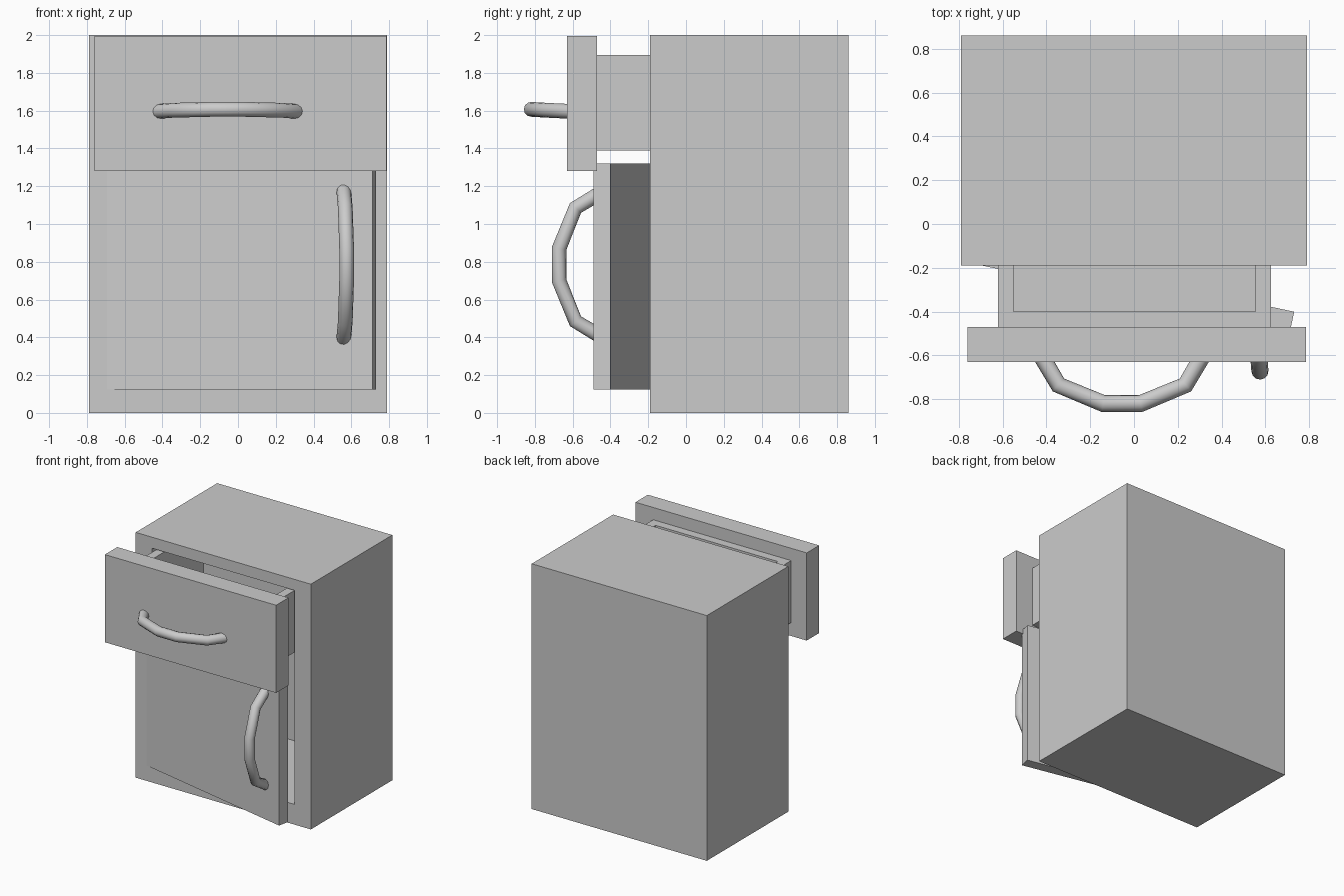
import bpy
import math
from mathutils import Matrix, Vector

if "Cube" in bpy.data.objects:
    bpy.data.objects.remove(bpy.data.objects["Cube"])

# Corner order: bottom loop then top loop
QUADS = {"bottom": (0, 3, 2, 1), "top": (4, 5, 6, 7), "front": (0, 1, 5, 4),
         "right": (1, 2, 6, 5), "back": (2, 3, 7, 6), "left": (3, 0, 4, 7)}


def corners(lo, hi):
    (a, b, c), (d, e, f) = lo, hi
    return [(x, y, z) for z in (c, f) for x, y in ((a, b), (d, b), (d, e), (a, e))]


def make(name, verts, faces):
    mesh = bpy.data.meshes.new(name)
    mesh.from_pydata(verts, [], faces)
    mesh.update()
    obj = bpy.data.objects.new(name, mesh)
    bpy.context.collection.objects.link(obj)
    return obj


def box(name, lo, hi):
    return make(name, corners(lo, hi), list(QUADS.values()))


def open_box(name, lo, hi, inner_lo, inner_hi, side):
    """Hollow box with one open side; the inner box touches that side."""
    verts = corners(lo, hi) + corners(inner_lo, inner_hi)
    faces = []
    for key, q in QUADS.items():
        if key == side:
            for i in range(4):
                a, b = q[i], q[(i + 1) % 4]
                faces.append((a, b, b + 8, a + 8))
        else:
            faces.append(q)
            faces.append(tuple(i + 8 for i in reversed(q)))
    return make(name, verts, faces)


def handle(name, centre, along, stations):
    """Bowed tube mirrored about its centre; stations are (half length, offset)."""
    centre, along = Vector(centre), Vector(along)
    pts = [centre - along * s + Vector(o) for s, o in stations]
    pts += [centre + along * s + Vector(o) for s, o in reversed(stations)]
    curve = bpy.data.curves.new(name, "CURVE")
    curve.dimensions = "3D"
    curve.bevel_depth = 0.039
    curve.bevel_resolution = 4
    curve.use_fill_caps = True
    spline = curve.splines.new("POLY")
    spline.points.add(len(pts) - 1)
    for p, co in zip(spline.points, pts):
        p.co = (*co, 1)
    obj = bpy.data.objects.new(name, curve)
    bpy.context.collection.objects.link(obj)
    bpy.ops.object.select_all(action="DESELECT")
    obj.select_set(True)
    bpy.context.view_layer.objects.active = obj
    bpy.ops.object.convert(target="MESH")
    bpy.ops.object.shade_smooth_by_angle(angle=math.radians(35))


# Cabinet shell, open at the front
open_box("cabinet_body", (-0.79, -0.19, 0), (0.79, 0.86, 2),
         (-0.645, -0.19, 0.165), (0.645, 0.72, 1.91), "front")

# Drawer pulled part way out
open_box("drawer_box", (-0.62, -0.47, 1.39), (0.625, 0.41, 1.895),
         (-0.55, -0.40, 1.46), (0.555, 0.34, 1.895), "top")
box("drawer_front", (-0.76, -0.63, 1.28), (0.785, -0.47, 1.995))

# Door swung slightly open about its left edge
door = box("door", (0, 0, 0.125), (1.475, 0.09, 1.32))
door.data.transform(Matrix.Translation((-0.73, -0.182, 0)) @ Matrix.Rotation(math.radians(-12), 4, "Z"))

# Bowed handles
handle("drawer_handle", (-0.055, 0, 1.6), (1, 0, 0),
       [(0.375, (0, -0.59, -0.005)), (0.29, (0, -0.735, 0.002)), (0.085, (0, -0.82, 0.007))])
handle("door_handle", (0.56, 0, 0.785), (0, 0, 1),
       [(0.39, (0, -0.435, 0)), (0.30, (0.008, -0.585, 0)), (0.085, (0.015, -0.672, 0))])
